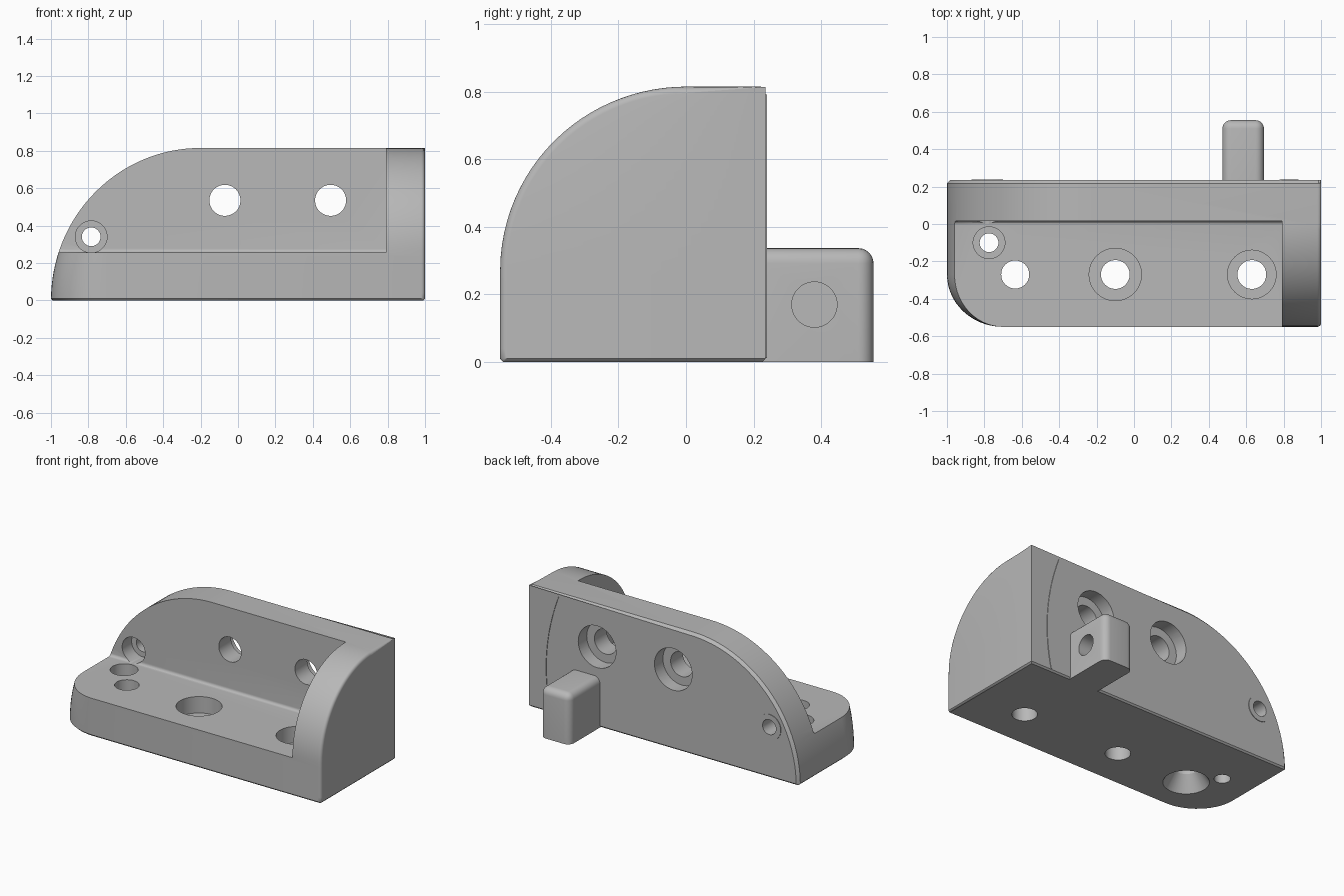
import bpy, bmesh
from math import sin, cos, pi, sqrt
from mathutils import Vector, Matrix

cube = bpy.data.objects.get("Cube")
if cube:
    bpy.data.objects.remove(cube, do_unlink=True)

grey = bpy.data.materials.new("plain_grey")
grey.use_nodes = True
grey.diffuse_color = (0.48, 0.48, 0.48, 1)
grey.node_tree.nodes["Principled BSDF"].inputs["Base Color"].default_value = (0.48, 0.48, 0.48, 1)

BACK, FRONT, TOP, STEP, WALL, CHEEK = 0.235, -0.55, 0.815, 0.255, 0.015, 0.79


def finish(bm, name):
    bmesh.ops.recalc_face_normals(bm, faces=bm.faces)
    mesh = bpy.data.meshes.new(name)
    bm.to_mesh(mesh)
    bm.free()
    mesh.materials.append(grey)
    obj = bpy.data.objects.new(name, mesh)
    bpy.context.collection.objects.link(obj)
    return obj


def skin(bm, rings, closed=False):
    """Bridge equal rings of vertices; cap the ends unless closed."""
    count = len(rings[0])
    pairs = list(zip(rings, rings[1:]))
    if closed:
        pairs.append((rings[-1], rings[0]))
    else:
        bm.faces.new(rings[0])
        bm.faces.new(rings[-1])
    for a, b in pairs:
        for i in range(count):
            j = (i + 1) % count
            bm.faces.new((a[i], a[j], b[j], b[i]))


def lathe(name, profile, at, direction, closed=False, sides=48):
    """Revolve (radius, depth) pairs about an axis starting at a point."""
    bm = bmesh.new()
    rings = [[bm.verts.new((r * cos(2 * pi * i / sides), r * sin(2 * pi * i / sides), h))
              for i in range(sides)] for r, h in profile]
    skin(bm, rings, closed)
    turn = Vector(direction).to_track_quat('Z', 'Y').to_matrix().to_4x4()
    bm.transform(Matrix.Translation(at) @ turn)
    return finish(bm, name)


def box(name, low, high, edge_rule, width):
    """Box with rounded edges wherever the rule holds for an edge's middle."""
    bm = bmesh.new()
    bmesh.ops.create_cube(bm, size=1)
    low, high = Vector(low), Vector(high)
    for v in bm.verts:
        v.co = Vector([(a + b) / 2 + c * (b - a) for a, b, c in zip(low, high, v.co)])
    picked = [e for e in bm.edges if edge_rule((e.verts[0].co + e.verts[1].co) / 2)]
    bmesh.ops.bevel(bm, geom=picked, offset=width, segments=6, profile=0.5, affect='EDGES')
    return finish(bm, name)


def cut(obj, cutters):
    for c in cutters:
        c.hide_render = True
        mod = obj.modifiers.new("cut", 'BOOLEAN')
        mod.operation, mod.solver, mod.object = 'DIFFERENCE', 'EXACT', c
    graph = bpy.context.evaluated_depsgraph_get()
    mesh = bpy.data.meshes.new_from_object(obj.evaluated_get(graph))
    obj.modifiers.clear()
    obj.data = mesh
    for c in cutters:
        bpy.data.objects.remove(c, do_unlink=True)


def body_ring(bm, z, inset=0.0):
    """Horizontal section: curved left end, curved front, rounded corner."""
    left = -0.2 - 0.8 * sqrt(max(0, 1 - (z / TOP) ** 2)) + inset
    rise = max(0, z - 0.27) / 0.545
    front = min(-0.005, FRONT * sqrt(max(0, 1 - rise ** 2))) + inset
    rx = max(0.05, -0.7 - left)
    ry = min(0.28, -front)
    pts = [(left + rx - rx * cos(a), front + ry - ry * sin(a))
           for a in (pi / 2 * i / 14 for i in range(15))]
    pts += [(1 - inset, front), (1 - inset, BACK - inset), (left, BACK - inset)]
    return [bm.verts.new((x, y, z)) for x, y in pts]


# Main body as one lofted solid
bm = bmesh.new()
steps = 32
rings = [body_ring(bm, 0, 0.01), body_ring(bm, 0.01)]
rings += [body_ring(bm, TOP * sin(pi / 2 * i / steps)) for i in range(1, steps + 1)]
skin(bm, rings)


def outline(test):
    return [e for e in bm.edges
            if all(test(v.co) for v in e.verts) and min(v.co.z for v in e.verts) > 0.005]


# Rounded outer edge of the end cheek, chamfered back edge
cheek_edges = [e for e in outline(lambda p: p.x > 0.999)
               if min(v.co.y for v in e.verts) < BACK - 0.01 and len(e.link_faces) == 2
               and any(abs(f.normal.x) < 0.5 for f in e.link_faces)
               and all(f.calc_area() > 0 for f in e.link_faces)]
bm.normal_update()
cheek_edges = [e for e in cheek_edges if e.calc_face_angle(0) > 1]
bmesh.ops.bevel(bm, geom=cheek_edges, offset=0.02, segments=4, profile=0.5, affect='EDGES')
bm.normal_update()
back_edges = [e for e in outline(lambda p: p.y > BACK - 0.001)
              if e.calc_face_angle(0) > 1 and min(v.co.x for v in e.verts) < 0.99]
bmesh.ops.bevel(bm, geom=back_edges, offset=0.018, segments=1, affect='EDGES')
body = finish(bm, "bracket_body")

# Open step in front of the upright wall, with a fillet along its inner corner
cutters = [box("step_cutter", (-1.3, -0.8, STEP), (CHEEK, WALL, 1.2),
               lambda p: p.y > 0 and p.z < 0.3, 0.02)]

# Screw holes: centre, bore radius, recess radius, recess depth
up, down, forward, backward = (0, 0, 1), (0, 0, -1), (0, -1, 0), (0, 1, 0)


def bore(at, direction, r, wide, depth):
    return lathe("hole_cutter", [(wide, -0.03), (wide, depth), (r, depth), (r, 0.4)], at, direction)


for x, y, r, wide in ((-0.1, -0.27, 0.077, 0.14), (0.63, -0.27, 0.077, 0.13),
                      (-0.775, -0.1, 0.05, 0.085)):
    cutters.append(bore((x, y, STEP), down, r, wide, 0.11))
for x in (-0.07, 0.495):
    cutters.append(bore((x, BACK, 0.535), forward, 0.083, 0.14, 0.09))
cutters.append(bore((-0.785, WALL, 0.34), backward, 0.05, 0.085, 0.1))

# Countersunk hole opening underneath
cutters.append(lathe("countersink_cutter", [(0.153, -0.02), (0.075, 0.1), (0.075, 0.4)],
                     (-0.635, -0.27, 0), up))
cut(body, cutters)

# Rear tab with a blind hole in its outer side
tab = box("rear_tab", (0.473, 0.222, 0), (0.695, 0.555, 0.337),
          lambda p: p.y > 0.23 and p.z > 0.01, 0.045)
cut(tab, [lathe("tab_hole_cutter", [(0.067, -0.02), (0.067, 0.09)], (0.695, 0.38, 0.17), (-1, 0, 0))])

# Slight raised rim around the small hole on the back
rim = lathe("hole_rim", [(0.05, 0), (0.085, 0), (0.085, 0.008), (0.05, 0.008)],
            (-0.785, BACK - 0.004, 0.34), backward, closed=True)

# Fine curved ridge on the back of the end cheek
bm = bmesh.new()
rings = []
for i in range(17):
    z = 0.012 + 0.78 * i / 16
    x = 0.875 - 0.38 * (z - 0.3) ** 2
    rings.append([bm.verts.new((x + dx, BACK + dy, z))
                  for dx, dy in ((-0.004, -0.003), (0.004, -0.003), (0.004, 0.004), (-0.004, 0.004))])
skin(bm, rings)
ridge = finish(bm, "back_ridge")

# Smooth curved faces, keep machined edges sharp
bpy.ops.object.select_all(action='DESELECT')
for obj in (body, tab, rim, ridge):
    obj.select_set(True)
bpy.context.view_layer.objects.active = body
bpy.ops.object.shade_smooth_by_angle(angle=pi / 6)
